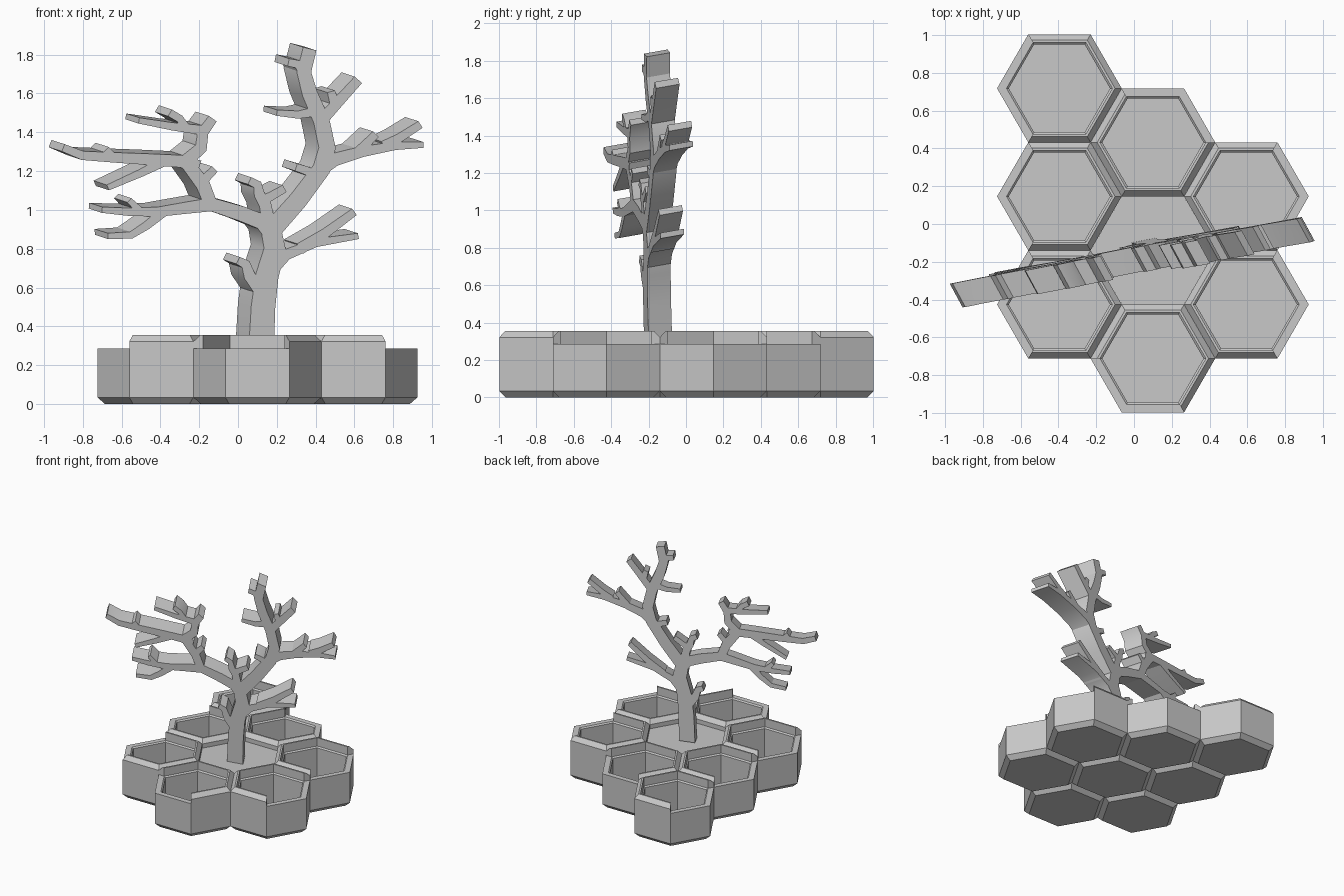
import bpy
import bmesh
import math
from mathutils import Vector

cube = bpy.data.objects.get("Cube")
if cube:
    bpy.data.objects.remove(cube, do_unlink=True)

grey = bpy.data.materials.new("plain_grey")
grey.use_nodes = True
COLOUR = (0.58, 0.58, 0.58, 1)
grey.diffuse_color = COLOUR
grey.node_tree.nodes["Principled BSDF"].inputs["Base Color"].default_value = COLOUR

OUTER, INNER = 0.33, 0.28       # hexagon corner radii
WALL_TOP, LIP_TOP = 0.287, 0.355
PITCH_X, PITCH_Y = 0.495, 0.572


def finish(name, bm, smooth=False):
    """Turn a bmesh into a coloured object."""
    bmesh.ops.recalc_face_normals(bm, faces=bm.faces)
    mesh = bpy.data.meshes.new(name)
    bm.to_mesh(mesh)
    bm.free()
    mesh.materials.append(grey)
    obj = bpy.data.objects.new(name, mesh)
    bpy.context.collection.objects.link(obj)
    if smooth:
        bpy.ops.object.select_all(action="DESELECT")
        obj.select_set(True)
        bpy.context.view_layer.objects.active = obj
        bpy.ops.object.shade_smooth_by_angle(angle=math.radians(30))
    return obj


def bridge(bm, ring_a, ring_b, closed):
    """Join two equal rows of vertices with quads."""
    count = len(ring_a)
    for i in range(count if closed else count - 1):
        j = (i + 1) % count
        bm.faces.new((ring_a[i], ring_a[j], ring_b[j], ring_b[i]))


def corner(bm, centre, radius, z, degrees):
    a = math.radians(degrees)
    return bm.verts.new((centre[0] + radius * math.cos(a),
                         centre[1] + radius * math.sin(a), z))


def hex_solid(bm, centre, profile):
    """Loft hexagons through (radius, z) pairs and cap both ends."""
    rings = [[corner(bm, centre, r, z, 60 * k) for k in range(6)] for r, z in profile]
    for a, b in zip(rings, rings[1:]):
        bridge(bm, a, b, True)
    bm.faces.new(rings[0])
    bm.faces.new(rings[-1])


def lip(bm, centre, open_angle):
    """Raised chamfered lip on four sides, leaving two sides open."""
    section = [(OUTER, WALL_TOP), (OUTER, 0.322), (OUTER - 0.035, LIP_TOP),
               (INNER, LIP_TOP), (INNER, WALL_TOP)]
    cuts = [[corner(bm, centre, r, z, open_angle + 60 * k) for r, z in section]
            for k in range(1, 6)]
    for a, b in zip(cuts, cuts[1:]):
        bridge(bm, a, b, True)
    bm.faces.new(cuts[0])
    bm.faces.new(cuts[-1])


# Hexagonal pots around the middle block: column, row, direction of the open corner
MIDDLE = Vector((0.1, -0.14))
foot = [(OUTER - 0.04, 0), (OUTER, 0.035)]
pots = {
    "back_left_pot": (-1, 1.5, 180),
    "left_pot": (-1, 0.5, 180),
    "front_left_pot": (-1, -0.5, 180),
    "back_pot": (0, 1, 60),
    "front_pot": (0, -1, 240),
    "back_right_pot": (1, 0.5, 0),
    "front_right_pot": (1, -0.5, 0),
}
for name, (column, row, open_angle) in pots.items():
    centre = MIDDLE + Vector((column * PITCH_X, row * PITCH_Y))
    bm = bmesh.new()
    hex_solid(bm, centre, foot + [(OUTER, WALL_TOP), (INNER, WALL_TOP),
                                  (INNER - 0.012, WALL_TOP - 0.01),
                                  (INNER - 0.012, 0.04)])
    lip(bm, centre, open_angle)
    finish(name, bm)

# Solid middle block
bm = bmesh.new()
hex_solid(bm, MIDDLE, foot + [(OUTER, WALL_TOP)])
finish("middle_block", bm)

# Tree: flat branches cut from one thick slanted board
BOARD = Vector((-0.068, 0.125, 0.022))


def board_point(x, z):
    """Point on the front of the slanted board."""
    return Vector((x, -0.262 + 0.19 * x - 0.034 * (z - 1.1), z))


def branch(name, start_width, end_width, points):
    path = [Vector(p) for p in points]
    last = len(path) - 1
    bm = bmesh.new()
    rows = []
    for i, p in enumerate(path):
        ahead = (path[min(i + 1, last)] - p).normalized()
        behind = (p - path[max(i - 1, 0)]).normalized()
        along = (ahead + behind).normalized()
        side = Vector((-along.y, along.x))
        half = (start_width + (end_width - start_width) * i / last) / 2
        a, b = (board_point(*(p + side * s * half)) for s in (1, -1))
        rows.append([bm.verts.new(v) for v in (a, b, b + BOARD, a + BOARD)])
    for r, s in zip(rows, rows[1:]):
        bridge(bm, r, s, True)
    bm.faces.new(rows[0])
    bm.faces.new(rows[-1])
    finish(name, bm, smooth=True)


branch("trunk", 0.13, 0.1, [(0.12, 0.28), (0.13, 0.5), (0.15, 0.66),
                            (0.19, 0.8), (0.17, 0.9), (0.13, 0.95)])
branch("trunk_stub", 0.07, 0.04, [(0.12, 0.58), (0.06, 0.66), (0.04, 0.72), (0, 0.74)])
branch("middle_twig", 0.07, 0.04, [(0.16, 0.92), (0.14, 1.03), (0.11, 1.08),
                                   (0.1, 1.13), (0.06, 1.15)])
branch("middle_twig_fork", 0.05, 0.04, [(0.13, 1.05), (0.17, 1.07), (0.24, 1.11)])

# Left side of the crown
branch("left_bough", 0.08, 0.07, [(0.17, 0.92), (0.02, 0.98), (-0.14, 1.03),
                                  (-0.18, 1.13), (-0.26, 1.24)])
branch("left_long_branch", 0.07, 0.04, [(-0.2, 1.22), (-0.29, 1.25), (-0.45, 1.26),
                                        (-0.64, 1.27), (-0.8, 1.28), (-0.9, 1.32)])
branch("left_long_stub", 0.04, 0.04, [(-0.64, 1.27), (-0.68, 1.31)])
branch("left_drooping_twig", 0.05, 0.03, [(-0.38, 1.25), (-0.5, 1.19), (-0.67, 1.115)])
branch("left_rising_branch", 0.07, 0.05, [(-0.28, 1.24), (-0.19, 1.32), (-0.18, 1.4),
                                          (-0.13, 1.47)])
branch("left_rising_fork", 0.05, 0.03, [(-0.18, 1.41), (-0.34, 1.43), (-0.51, 1.46)])
branch("left_rising_stub", 0.04, 0.04, [(-0.27, 1.43), (-0.3, 1.47), (-0.35, 1.5)])
branch("left_bough_stub", 0.05, 0.04, [(-0.2, 1.13), (-0.12, 1.21)])
branch("left_low_branch", 0.07, 0.03, [(-0.12, 1.03), (-0.27, 1.01), (-0.41, 0.99),
                                       (-0.57, 0.99), (-0.7, 1)])
branch("left_low_fork", 0.05, 0.03, [(-0.37, 1), (-0.47, 0.92), (-0.55, 0.87),
                                     (-0.67, 0.865)])
branch("left_low_stub", 0.04, 0.03, [(-0.5, 0.99), (-0.56, 1.05)])

# Right side of the crown
branch("right_bough", 0.1, 0.07, [(0.16, 0.88), (0.31, 1.05), (0.43, 1.21), (0.46, 1.32),
                                  (0.43, 1.46), (0.37, 1.6), (0.34, 1.71), (0.37, 1.83)])
branch("right_bough_stub", 0.05, 0.04, [(0.4, 1.16), (0.36, 1.2), (0.3, 1.22)])
branch("top_stub", 0.05, 0.04, [(0.34, 1.7), (0.31, 1.75), (0.26, 1.76)])
branch("top_left_twig", 0.05, 0.03, [(0.42, 1.51), (0.31, 1.49), (0.2, 1.5)])
branch("top_right_branch", 0.06, 0.05, [(0.43, 1.46), (0.52, 1.56), (0.62, 1.67)])
branch("top_right_stub", 0.05, 0.04, [(0.5, 1.54), (0.48, 1.61)])
branch("right_long_branch", 0.08, 0.03, [(0.42, 1.21), (0.5, 1.26), (0.64, 1.3),
                                         (0.81, 1.33), (0.955, 1.335)])
branch("right_long_fork", 0.05, 0.04, [(0.75, 1.33), (0.83, 1.37), (0.94, 1.44)])
branch("right_long_stub", 0.05, 0.04, [(0.62, 1.3), (0.71, 1.39)])
branch("right_low_branch", 0.07, 0.03, [(0.16, 0.68), (0.25, 0.77), (0.4, 0.83),
                                        (0.62, 0.865)])
branch("right_low_fork", 0.06, 0.04, [(0.32, 0.8), (0.45, 0.88), (0.6, 0.99)])
